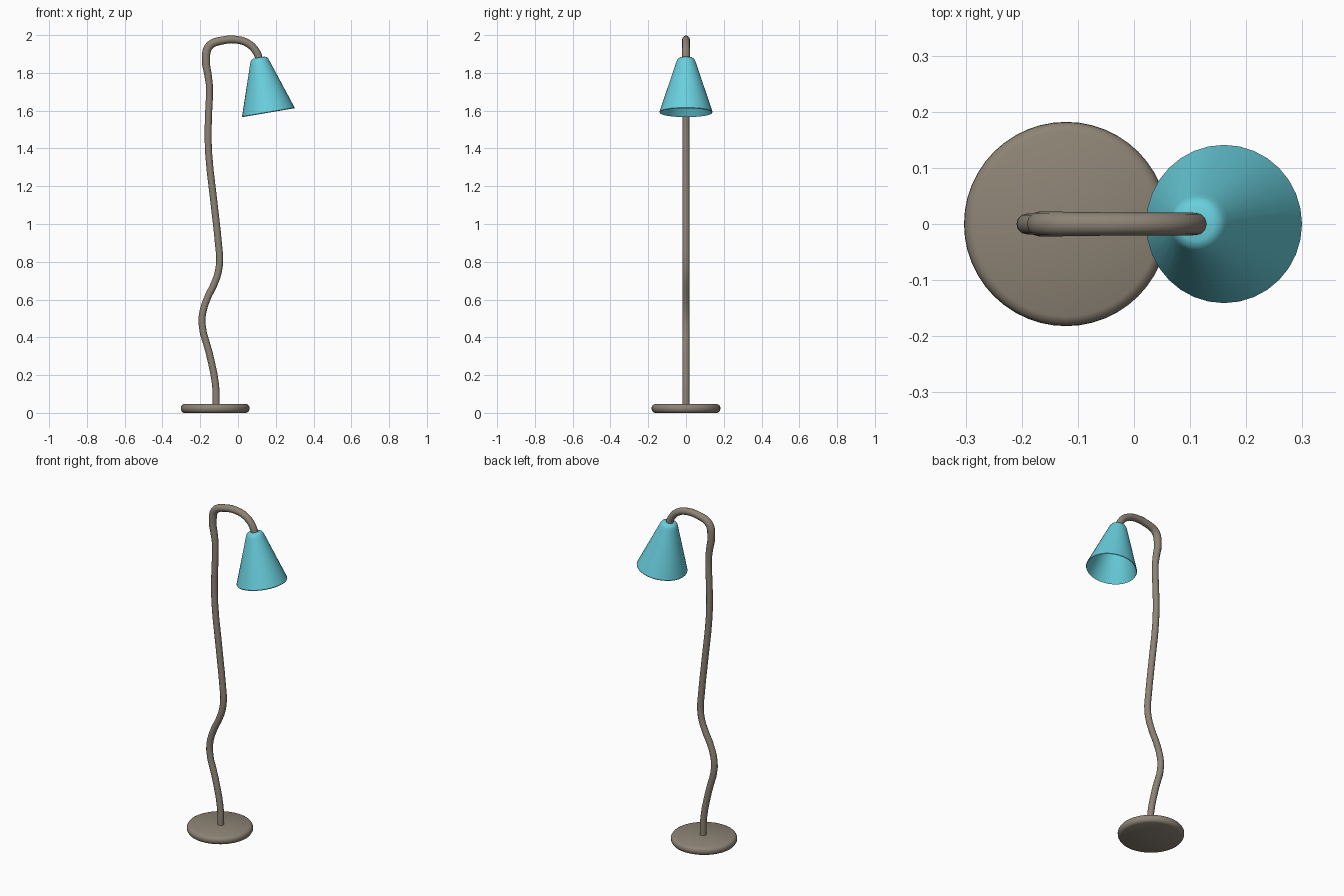
import bpy, bmesh, math

if "Cube" in bpy.data.objects:
    bpy.data.objects.remove(bpy.data.objects["Cube"])


def material(name, color):
    m = bpy.data.materials.new(name)
    m.diffuse_color = color
    m.use_nodes = True
    m.node_tree.nodes["Principled BSDF"].inputs["Base Color"].default_value = m.diffuse_color
    return m


def smooth(obj, angle):
    bpy.ops.object.select_all(action='DESELECT')
    obj.select_set(True)
    bpy.context.view_layer.objects.active = obj
    bpy.ops.object.shade_smooth_by_angle(angle=math.radians(angle))


def lathe(name, profile, sides, mat, location, tilt=0.0):
    """Spin an (r, z) profile around the local z axis."""
    bm = bmesh.new()
    verts = [bm.verts.new((r, 0, z)) for r, z in profile]
    edges = [bm.edges.new(p) for p in zip(verts, verts[1:])]
    bmesh.ops.spin(bm, geom=verts + edges, cent=(0, 0, 0), axis=(0, 0, 1),
                   angle=math.tau, steps=sides, use_duplicate=False)
    bmesh.ops.remove_doubles(bm, verts=bm.verts[:], dist=0.0002)
    bmesh.ops.recalc_face_normals(bm, faces=bm.faces[:])
    me = bpy.data.meshes.new(name)
    bm.to_mesh(me)
    bm.free()
    obj = bpy.data.objects.new(name, me)
    bpy.context.collection.objects.link(obj)
    obj.location = location
    obj.rotation_euler.y = tilt
    me.materials.append(mat)
    smooth(obj, 40)
    return obj


taupe = material("taupe", (0.27, 0.23, 0.18, 1))
cyan = material("cyan", (0.14, 0.62, 0.72, 1))

# Round base with a soft rim
lathe("base", [(0, 0), (0.165, 0), (0.175, 0.005), (0.181, 0.015), (0.182, 0.024),
               (0.181, 0.033), (0.175, 0.042), (0.165, 0.047), (0, 0.047)],
      48, taupe, (-0.121, 0, 0))

# Wavy stem with hooked top: x, z, thickness factor
path = [(-0.115, 0.03, 1), (-0.119, 0.15, 1), (-0.153, 0.32, 1), (-0.191, 0.475, 1),
        (-0.175, 0.575, 1), (-0.113, 0.715, 1), (-0.097, 0.80, 1), (-0.102, 0.88, 1),
        (-0.128, 1.12, 1), (-0.155, 1.37, 1), (-0.158, 1.51, 1), (-0.152, 1.74, 1),
        (-0.169, 1.90, 1.2), (-0.148, 1.947, 1.2), (-0.09, 1.97, 1.15), (-0.01, 1.976, 1.1),
        (0.055, 1.955, 1.1), (0.098, 1.91, 1.1), (0.116, 1.86, 1.05)]
curve = bpy.data.curves.new("stem", 'CURVE')
curve.dimensions = '3D'
curve.bevel_depth = 0.0185
curve.bevel_resolution = 4
curve.use_fill_caps = True
curve.resolution_u = 3
spline = curve.splines.new('BEZIER')
spline.bezier_points.add(len(path) - 1)
for p, (x, z, k) in zip(spline.bezier_points, path):
    p.co = (x, 0, z)
    p.radius = k
    p.handle_left_type = p.handle_right_type = 'AUTO'
stem = bpy.data.objects.new("stem", curve)
bpy.context.collection.objects.link(stem)
curve.materials.append(taupe)
bpy.ops.object.select_all(action='DESELECT')
stem.select_set(True)
bpy.context.view_layer.objects.active = stem
bpy.ops.object.convert(target='MESH')
smooth(bpy.context.object, 50)

# Tilted hollow shade, open at the bottom
lathe("shade", [(0, 0), (0.03, -0.001), (0.041, -0.006), (0.048, -0.016), (0.053, -0.03),
                (0.139, -0.287), (0.141, -0.293), (0.139, -0.297), (0.135, -0.293),
                (0.049, -0.034), (0.038, -0.014), (0, -0.008)],
      32, cyan, (0.111, 0, 1.882), math.radians(-9.7))
